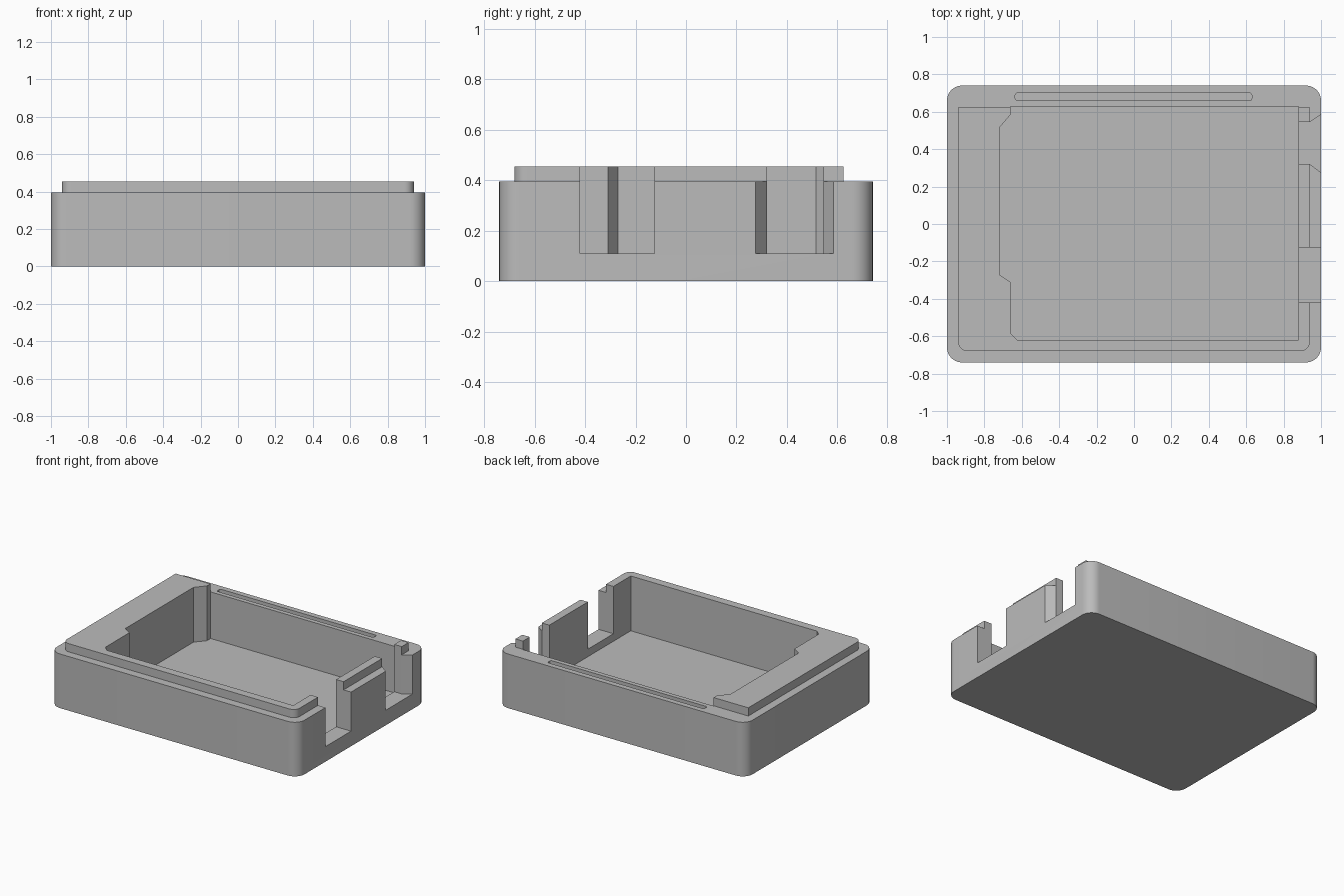
import bpy
import bmesh
import math

cube = bpy.data.objects.get("Cube")
if cube:
    bpy.data.objects.remove(cube, do_unlink=True)

grey = bpy.data.materials.new("light grey plastic")
grey.use_nodes = True
COLOUR = (0.5, 0.5, 0.5, 1)
grey.diffuse_color = COLOUR
grey.node_tree.nodes["Principled BSDF"].inputs["Base Color"].default_value = COLOUR


def rounded(x0, x1, y0, y1, front_r, back_r, steps=10):
    """Rectangle outline with separate front and back corner radii."""
    points = []
    corners = [(x0, y0, 1, 1, front_r, 180), (x1, y0, -1, 1, front_r, 270),
               (x1, y1, -1, -1, back_r, 0), (x0, y1, 1, -1, back_r, 90)]
    for x, y, sx, sy, r, start in corners:
        if r == 0:
            points.append((x, y))
            continue
        for i in range(steps + 1):
            a = math.radians(start + 90 * i / steps)
            points.append((x + sx * r + r * math.cos(a), y + sy * r + r * math.sin(a)))
    return points


def prism(name, outline, z0, z1):
    """Extrude a plan outline between two heights."""
    bm = bmesh.new()
    base = bm.faces.new([bm.verts.new((x, y, z0)) for x, y in outline])
    top = bmesh.ops.extrude_face_region(bm, geom=[base])["geom"]
    bmesh.ops.translate(bm, vec=(0, 0, z1 - z0),
                        verts=[v for v in top if isinstance(v, bmesh.types.BMVert)])
    bmesh.ops.recalc_face_normals(bm, faces=bm.faces)
    mesh = bpy.data.meshes.new(name)
    bm.to_mesh(mesh)
    bm.free()
    mesh.materials.append(grey)
    obj = bpy.data.objects.new(name, mesh)
    bpy.context.collection.objects.link(obj)
    return obj


def combine(target, tool, operation):
    """Apply a boolean and discard the helper."""
    mod = target.modifiers.new(tool.name, 'BOOLEAN')
    mod.operation = operation
    mod.solver = 'EXACT'
    mod.object = tool
    tool.hide_render = True
    bpy.context.view_layer.objects.active = target
    bpy.ops.object.modifier_apply(modifier=mod.name)
    bpy.data.objects.remove(tool, do_unlink=True)


BODY_TOP, LIP_TOP, FLOOR, SILL, ABOVE = 0.395, 0.455, 0.055, 0.11, 0.6

# Outer tray and the raised locating lip
case = prism("enclosure_base", rounded(-1, 1, -0.74, 0.74, 0.08, 0.08), 0, BODY_TOP)
lip = prism("lip", rounded(-0.94, 0.94, -0.68, 0.624, 0.05, 0), 0.2, LIP_TOP)
combine(case, lip, 'UNION')

# Inner cavity with the recess in the thick end wall
cavity = [(-0.625, -0.62), (0.88, -0.62), (0.88, 0.627), (-0.66, 0.627), (-0.66, 0.585),
          (-0.72, 0.515), (-0.72, -0.27), (-0.66, -0.31), (-0.66, -0.585)]
combine(case, prism("cavity", cavity, FLOOR, ABOVE), 'DIFFERENCE')

# Two connector openings, one straight and one flared outwards
straight = [(0.8, -0.42), (1.1, -0.42), (1.1, -0.125), (0.8, -0.125)]
flared = [(0.8, 0.32), (0.94, 0.32), (1.06, 0.23), (1.06, 0.625), (0.94, 0.545), (0.8, 0.545)]
for name, outline in (("straight_opening", straight), ("flared_opening", flared)):
    combine(case, prism(name, outline, SILL, ABOVE), 'DIFFERENCE')

# Long groove in the top of the back wall
groove = rounded(-0.635, 0.63, 0.66, 0.70, 0.012, 0.012, 4)
combine(case, prism("groove", groove, BODY_TOP - 0.06, ABOVE), 'DIFFERENCE')

# Smooth corners, crisp edges
bpy.ops.object.select_all(action='DESELECT')
case.select_set(True)
bpy.context.view_layer.objects.active = case
bpy.ops.object.shade_smooth_by_angle(angle=math.radians(25))
